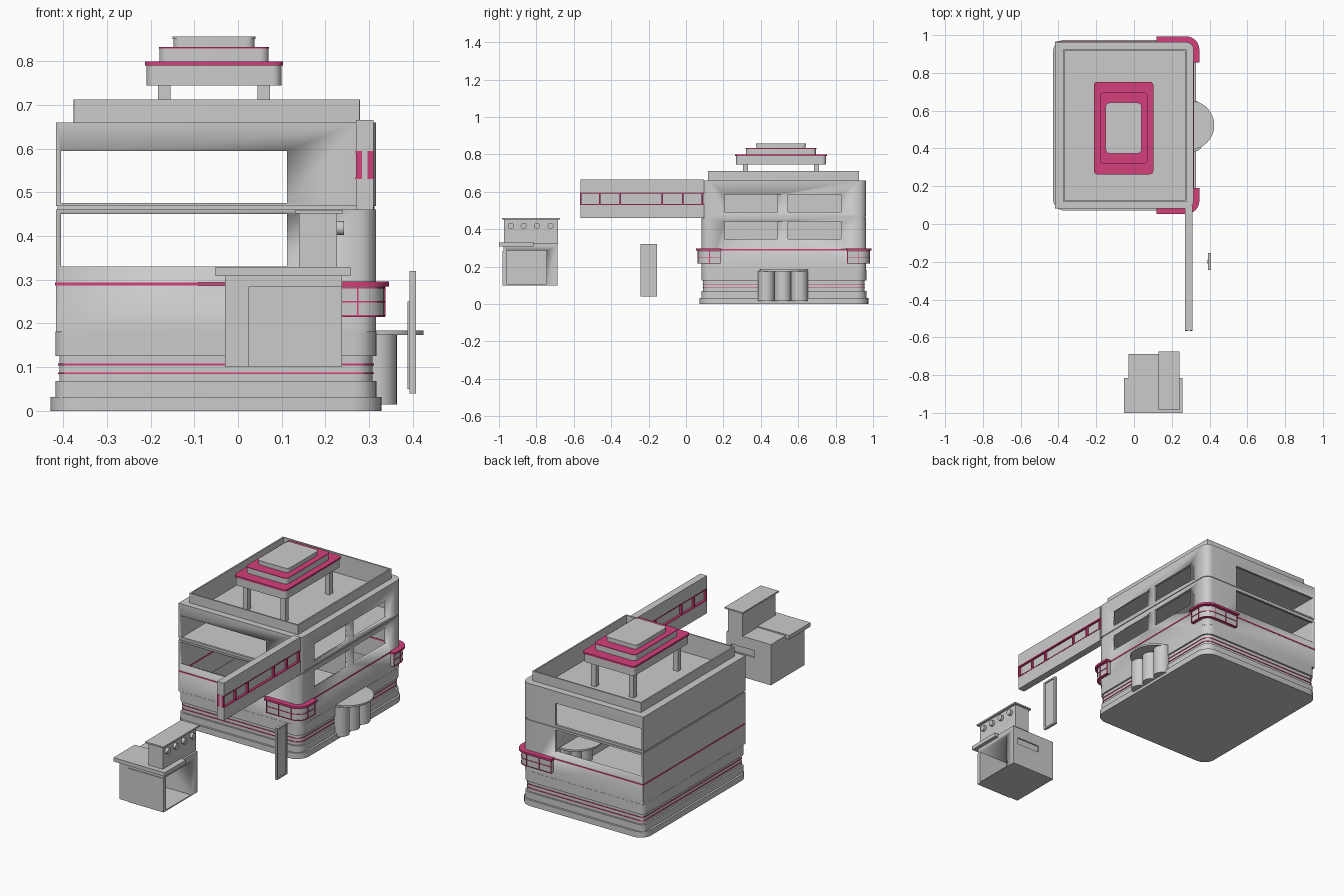
import bpy, bmesh
from math import cos, sin, pi

if "Cube" in bpy.data.objects:
    bpy.data.objects.remove(bpy.data.objects["Cube"])

PINK = bpy.data.materials.new("pink_trim")
PINK.diffuse_color = (0.65, 0.05, 0.2, 1)
PINK.use_nodes = True
PINK.node_tree.nodes["Principled BSDF"].inputs["Base Color"].default_value = PINK.diffuse_color
X0, X1, Y0, Y1 = -0.417, 0.316, 0.083, 0.963   # building footprint
CY = (Y0 + Y1) / 2


def finish(name, bm, mat=None):
    bmesh.ops.recalc_face_normals(bm, faces=bm.faces)
    me = bpy.data.meshes.new(name)
    bm.to_mesh(me)
    bm.free()
    ob = bpy.data.objects.new(name, me)
    bpy.context.collection.objects.link(ob)
    if mat:
        me.materials.append(mat)
    bpy.context.view_layer.objects.active = ob
    bpy.ops.object.select_all(action='DESELECT')
    ob.select_set(True)
    bpy.ops.object.shade_smooth_by_angle(angle=0.6)
    return ob


def prism(name, pts, z0, z1, mat=None):
    bm = bmesh.new()
    lo = [bm.verts.new((x, y, z0)) for x, y in pts]
    hi = [bm.verts.new((x, y, z1)) for x, y in pts]
    n = len(pts)
    bm.faces.new(lo)
    bm.faces.new(hi)
    for i in range(n):
        j = (i + 1) % n
        bm.faces.new((lo[i], lo[j], hi[j], hi[i]))
    return finish(name, bm, mat)


def tube(name, outer, inner, z0, z1, mat=None):
    bm = bmesh.new()
    a, b, c, d = [[bm.verts.new((x, y, z)) for x, y in p]
                  for p, z in ((outer, z0), (outer, z1), (inner, z1), (inner, z0))]
    n = len(outer)
    for p, q in ((a, b), (b, c), (c, d), (d, a)):
        for i in range(n):
            j = (i + 1) % n
            bm.faces.new((p[i], p[j], q[j], q[i]))
    return finish(name, bm, mat)


def box(name, x0, x1, y0, y1, z0, z1, mat=None):
    return prism(name, [(x0, y0), (x1, y0), (x1, y1), (x0, y1)], z0, z1, mat)


def rrect(x0, x1, y0, y1, rl, rr, n=6):
    # rounded rectangle, separate radius on left and right corners
    pts = []
    for cx, cy, r, a in ((x1 - rr, y0 + rr, rr, -pi / 2), (x1 - rr, y1 - rr, rr, 0),
                         (x0 + rl, y1 - rl, rl, pi / 2), (x0 + rl, y0 + rl, rl, pi)):
        for i in range(n + 1):
            t = a + pi / 2 * i / n
            pts.append((cx + r * cos(t), cy + r * sin(t)))
    return pts


def foot(off, rl=0.002, rr=0.04):
    return rrect(X0 - off, X1 + off, Y0 - off, Y1 + off, max(rl + off, 0.001), rr + off)


def cut(ob, *b):
    c = box("cutter", *b)
    c.hide_render = True
    m = ob.modifiers.new("cut", 'BOOLEAN')
    m.operation, m.solver, m.object = 'DIFFERENCE', 'EXACT', c
    bpy.context.view_layer.objects.active = ob
    bpy.ops.object.modifier_apply(modifier=m.name)
    bpy.data.objects.remove(c)


def cylinder(name, x, y, r, z0, z1, n=32):
    return prism(name, [(x + r * cos(2 * pi * i / n), y + r * sin(2 * pi * i / n)) for i in range(n)], z0, z1)


# Stepped base with thin stripes
prism("base_plinth", foot(0.012, 0.05, 0.06), 0, 0.032)
for name, off, z0, z1 in (("base_step", 0.001, 0.032, 0.068), ("base_recess", -0.008, 0.068, 0.125),
                          ("base_upper", 0.001, 0.125, 0.182)):
    tube(name, foot(off, 0.03, 0.05), foot(-0.014, 0.03, 0.05), z0, z1)
for z in (0.086, 0.106):
    tube("base_stripe", foot(-0.005, 0.03, 0.05), foot(-0.012, 0.03, 0.05), z - 0.002, z + 0.002, PINK)

# Two storeys with window openings
for name, z0, z1, w0, w1, s0, s1 in (("lower_walls", 0.18, 0.461, 0.33, 0.45, 0.348, 0.44),
                                     ("upper_walls", 0.469, 0.66, 0.476, 0.595, 0.492, 0.585)):
    walls = tube(name, foot(0), foot(-0.012), z0, z1)
    cut(walls, -0.405, 0.112, Y0 - 0.1, Y1 + 0.1, w0, w1)
    for a, b in ((0.207, 0.49), (0.545, 0.83)):
        cut(walls, 0.25, 0.4, a, b, s0, s1)
prism("upper_floor", foot(-0.004), 0.459, 0.472)
tube("wall_stripe", foot(0.002), foot(-0.014), 0.287, 0.294, PINK)

# Sunken roof, ledge and parapet
prism("roof_deck", foot(-0.006), 0.597, 0.606)
P = (-0.376, 0.279, 0.118, 0.925)
pin = rrect(P[0] + .008, P[1] - .008, P[2] + .008, P[3] - .008, 0.002, 0.002)
tube("roof_ledge", foot(0), pin, 0.65, 0.66)
tube("parapet", rrect(*P, 0.002, 0.002), pin, 0.604, 0.712)

# Tiered roof canopy on four legs
RX, RY = -0.055, 0.508
for sx in (-1, 1):
    for sy in (-1, 1):
        x, y = RX + sx * 0.114, RY + sy * 0.19
        box("canopy_leg", x - .014, x + .014, y - .014, y + .014, 0.605, 0.75)
for name, hx, hy, z0, z1, mat in (
        ("canopy_lower", 0.154, 0.24, 0.745, 0.79, None), ("canopy_lower_trim", 0.158, 0.245, 0.79, 0.799, PINK),
        ("canopy_middle", 0.125, 0.187, 0.799, 0.832, None), ("canopy_middle_trim", 0.126, 0.189, 0.829, 0.833, PINK),
        ("canopy_top", 0.093, 0.132, 0.832, 0.852, None), ("canopy_cap", 0.095, 0.134, 0.851, 0.857, None)):
    prism(name, rrect(RX - hx, RX + hx, RY - hy, RY + hy, 0.02, 0.02), z0, z1, mat)


# Curved corner boxes, mirrored front to back
def strip(name, o0, o1, z0, z1, s, mat=None, e=0.0):
    r, n = 0.04, 8

    def path(o):
        arc = [(X1 - r + (r + o) * cos(-pi / 2 + pi / 2 * i / n),
                Y0 + r + (r + o) * sin(-pi / 2 + pi / 2 * i / n)) for i in range(n + 1)]
        return [(0.125 - e, Y0 - o)] + arc + [(X1 + o, 0.185 + e)]
    pts = path(o1) + path(o0)[::-1]
    prism(name, [(x, CY - s * (CY - y)) for x, y in pts], z0, z1, mat)


for s in (1, -1):
    strip("corner_box", -0.002, 0.018, 0.217, 0.287, s)
    strip("corner_canopy", -0.002, 0.03, 0.285, 0.296, s, PINK, 0.005)
    for z in (0.217, 0.25, 0.282):
        strip("corner_rail", 0.005, 0.0205, z - .0018, z + .0018, s, PINK)
    for x in (0.127, 0.2, 0.274):
        y = CY - s * (CY - Y0 + 0.018)
        box("corner_bar", x - .002, x + .002, y - .003, y + .003, 0.216, 0.285, PINK)
    for yy in (0.183, 0.125):
        y = CY - s * (CY - yy)
        box("corner_bar", X1 + .015, X1 + .021, y - .002, y + .002, 0.216, 0.285, PINK)

# Round table on columns through the side wall
cylinder("round_tabletop", 0.295, 0.523, 0.13, 0.174, 0.184, 48)
for y in (-0.089, 0, 0.089):
    cylinder("table_column", 0.319, 0.518 + y, 0.0445, 0.015, 0.176)

# Projecting sign board with recessed panes on both sides
SY0, SY1 = -0.565, 0.095
box("sign_top", 0.27, 0.31, SY0, SY1, 0.595, 0.665)
box("sign_bottom", 0.27, 0.31, SY0, SY1, 0.46, 0.53)
box("sign_core", 0.282, 0.298, SY0, SY1, 0.53, 0.595)
for x0, x1 in ((0.27, 0.284), (0.296, 0.31)):
    for z in (0.531, 0.592):
        box("sign_rail", x0 - .001, x1 + .001, SY0, SY1, z - .002, z + .004, PINK)
    for y in (-0.563, -0.46, -0.352, -0.128, -0.018, 0.087):
        box("sign_mullion", x0, x1, y - .004, y + .004, 0.53, 0.595, PINK)

# Freestanding narrow board with a raised rim
box("board_panel", 0.393, 0.402, -0.24, -0.157, 0.045, 0.315)
for y in (-0.244, -0.163):
    box("board_side_rim", 0.393, 0.407, y, y + 0.009, 0.04, 0.32)
for z in (0.04, 0.311):
    box("board_end_rim", 0.393, 0.407, -0.244, -0.154, z, z + 0.009)
box("board_back", 0.388, 0.394, -0.213, -0.187, 0.05, 0.25)

# Cooking stand: hollow cabinet, counter and control tower with knobs
cabinet = box("cabinet", -0.03, 0.238, -0.977, -0.688, 0.1, 0.31)
cut(cabinet, 0.028, 0.3, -0.96, -0.745, 0.106, 0.285)
cut(cabinet, 0.07, 0.21, -0.695, -0.6, 0.225, 0.262)
box("cabinet_front_panel", 0.024, 0.238, -0.981, -0.976, 0.1, 0.284)
box("cabinet_lid", -0.03, 0.238, -0.977, -0.688, 0.309, 0.322)
box("counter", -0.052, 0.258, -1.0, -0.815, 0.308, 0.329)
box("control_tower", 0.14, 0.227, -0.972, -0.685, 0.32, 0.452)
box("tower_cap", 0.13, 0.24, -0.985, -0.675, 0.451, 0.459)
for y in (-0.937, -0.868, -0.797, -0.724):
    knob = cylinder("knob", 0, 0, 0.016, 0, 0.017, 20)
    knob.rotation_euler = (0, pi / 2, 0)
    knob.location = (0.225, y, 0.418)
